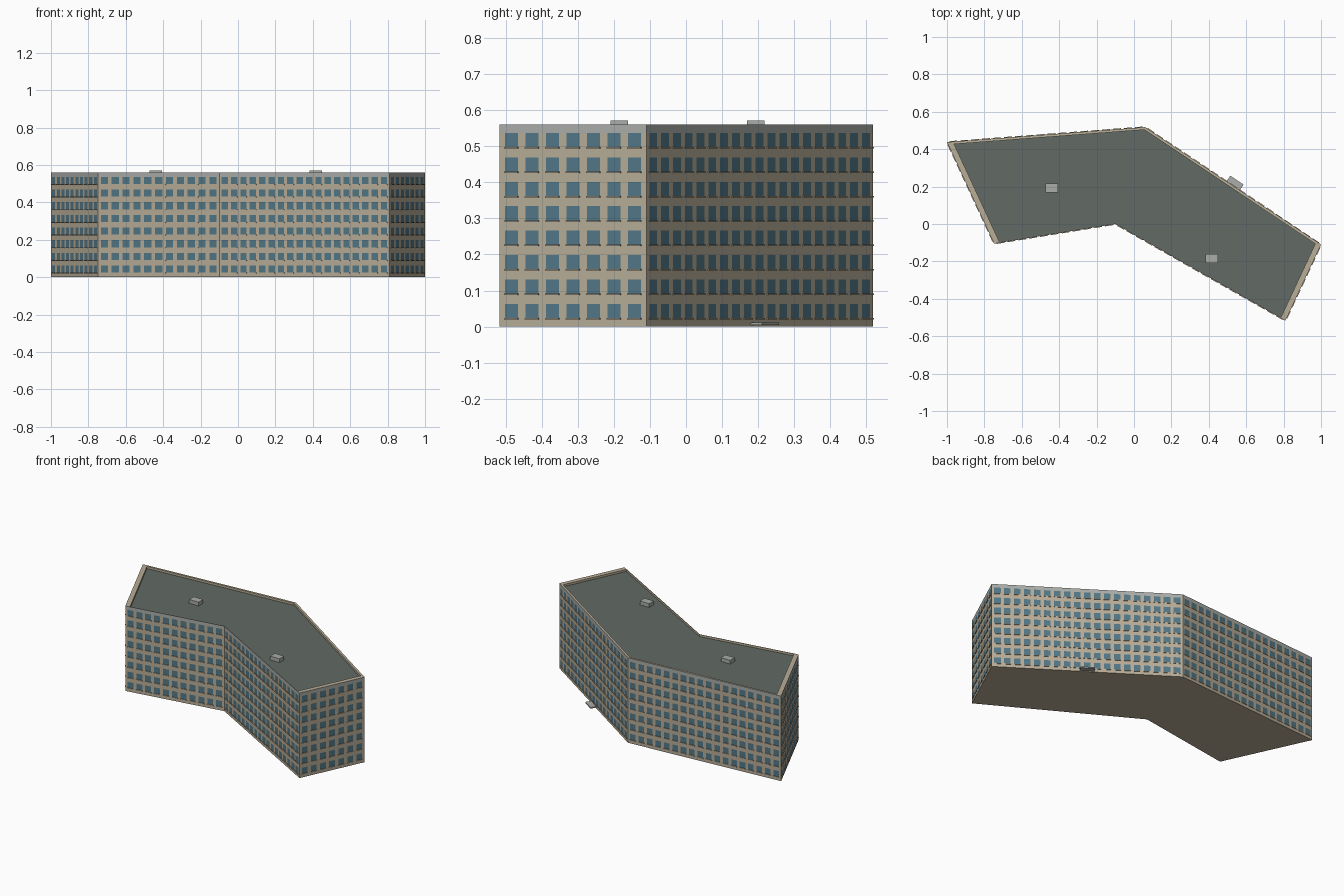
import bpy
import bmesh
from mathutils import Vector, Matrix

if "Cube" in bpy.data.objects:
    bpy.data.objects.remove(bpy.data.objects["Cube"], do_unlink=True)


def material(name, rgb):
    linear = [(c / 255 / 12.92) if c < 11 else ((c / 255 + 0.055) / 1.055) ** 2.4 for c in rgb]
    mat = bpy.data.materials.new(name)
    mat.use_nodes = True
    mat.diffuse_color = (*linear, 1)
    mat.node_tree.nodes["Principled BSDF"].inputs["Base Color"].default_value = (*linear, 1)
    return mat


WALL = material("beige wall", (184, 173, 151))
GLASS = material("blue glass", (82, 119, 135))
TRIM = material("light grey trim", (170, 173, 169))
ROOF = material("slate roof", (98, 107, 102))


def finish(bm, name, mats):
    mesh = bpy.data.meshes.new(name)
    bm.to_mesh(mesh)
    bm.free()
    for m in mats:
        mesh.materials.append(m)
    obj = bpy.data.objects.new(name, mesh)
    bpy.context.scene.collection.objects.link(obj)
    return obj


def box(bm, centre, along, size):
    """Box whose local x follows a horizontal direction."""
    out = Vector((along.y, -along.x, 0))
    rot = Matrix((along, -out, Vector((0, 0, 1)))).transposed().to_4x4()
    mat = Matrix.Translation(centre) @ rot @ Matrix.Diagonal((*size, 1))
    bmesh.ops.create_cube(bm, size=1, matrix=mat)


def quad(bm, points, index=0):
    face = bm.faces.new([bm.verts.new(p) for p in points])
    face.material_index = index


# Bent footprint, counter-clockwise, with the coping width of each edge
PLAN = [Vector(p) for p in ((-1, 0.438, 0), (-0.748, -0.105, 0), (-0.1, 0, 0),
                            (0.81, -0.517, 0), (1, -0.11, 0), (0.06, 0.518, 0))]
COPING = (0.03, 0.003, 0.003, 0.03, 0.014, 0.014)
N = len(PLAN)
HEIGHT, ROOF_Z = 0.56, 0.546
FLOORS, SILL_Z, FLOOR_STEP, WIN_H = 8, 0.024, 0.0677, 0.039
BAY, WIN_W = 0.0575, 0.039

edges = []
for i in range(N):
    p, q = PLAN[i], PLAN[(i + 1) % N]
    edges.append((p, q, (q - p).normalized(), (q - p).length))

# Walls divided into bays and floors, with the window cells in glass
levels = [0]
for f in range(FLOORS):
    z = SILL_Z + f * FLOOR_STEP
    levels += [z, z + WIN_H]
levels.append(HEIGHT)

walls = bmesh.new()
sills = bmesh.new()
for p, q, along, length in edges:
    count = int(length / BAY)
    step = (length - 0.01) / count
    stops = [0]
    for b in range(count):
        mid = 0.005 + (b + 0.5) * step
        stops += [mid - WIN_W / 2, mid + WIN_W / 2]
        for f in range(FLOORS):
            centre = p + along * mid + Vector((0, 0, SILL_Z + f * FLOOR_STEP - 0.002))
            box(sills, centre, along, (WIN_W + 0.003, 0.008, 0.004))
    stops.append(length)
    for c in range(len(stops) - 1):
        a, b = p + along * stops[c], p + along * stops[c + 1]
        for r in range(len(levels) - 1):
            lo, hi = Vector((0, 0, levels[r])), Vector((0, 0, levels[r + 1]))
            index = 1 if c % 2 and r % 2 else 2 if r == len(levels) - 2 else 0
            quad(walls, (a + lo, b + lo, b + hi, a + hi), index)
quad(walls, list(reversed(PLAN)))
bmesh.ops.remove_doubles(walls, verts=walls.verts, dist=0.0001)
finish(walls, "walls_and_windows", (WALL, GLASS, TRIM))
finish(sills, "window_sills", (WALL,))

# Inner roof outline from each edge moved inwards by its coping width
inner = []
for i in range(N):
    pair = (edges[i - 1], edges[i])
    normals = [Vector((-e[2].y, e[2].x)) for e in pair]
    shift = Matrix(normals).inverted() @ Vector((COPING[i - 1], COPING[i]))
    inner.append(PLAN[i] + Vector((shift.x, shift.y, 0)))

# Flat coping and the low parapet behind it
top, low = Vector((0, 0, HEIGHT)), Vector((0, 0, ROOF_Z))
coping = bmesh.new()
for i in range(N):
    j = (i + 1) % N
    quad(coping, (PLAN[i] + top, PLAN[j] + top, inner[j] + top, inner[i] + top))
    quad(coping, (inner[i] + top, inner[j] + top, inner[j] + low, inner[i] + low))
finish(coping, "parapet_coping", (WALL,))

# Sunken roof deck
deck = bmesh.new()
quad(deck, [v + low for v in inner])
finish(deck, "roof_deck", (ROOF,))

# Roof vents
for name, x, y in (("roof_vent_right", -0.44, 0.193), ("roof_vent_left", 0.415, -0.185)):
    vent = bmesh.new()
    box(vent, Vector((x, y, 0.558)), Vector((1, 0, 0)), (0.068, 0.048, 0.026))
    finish(vent, name, (TRIM,))

# Entrance slab at the middle of the long back wall
p, q, along, length = edges[4]
outward = Vector((along.y, -along.x, 0))
slab = bmesh.new()
box(slab, (p + q) / 2 + outward * 0.017 + Vector((0, 0, 0.008)), along, (0.085, 0.04, 0.008))
finish(slab, "entrance_slab", (TRIM,))
